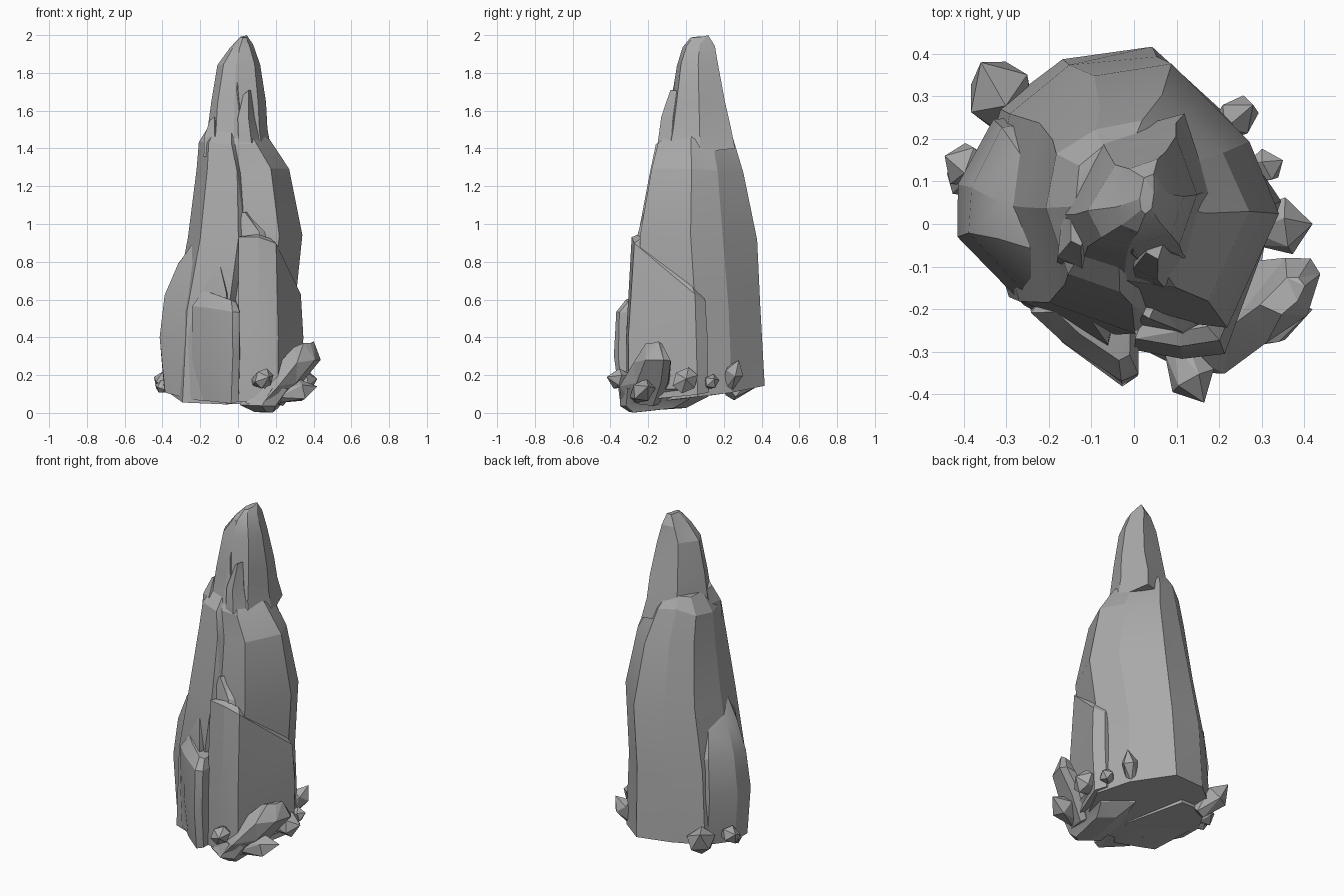
import bpy, bmesh, math, random
from mathutils import Vector

random.seed(4)

default_cube = bpy.data.objects.get("Cube")
if default_cube:
    bpy.data.objects.remove(default_cube, do_unlink=True)

# Single stone colour
stone = bpy.data.materials.new("grey_stone")
stone.use_nodes = True
STONE_COLOUR = (0.4, 0.4, 0.4, 1)
stone.diffuse_color = STONE_COLOUR
for node in stone.node_tree.nodes:
    if node.type == 'BSDF_PRINCIPLED':
        node.inputs["Base Color"].default_value = STONE_COLOUR
        node.inputs["Roughness"].default_value = 0.9


def finish(name, bm, angle):
    """Turn a bmesh into a shaded stone object."""
    bmesh.ops.recalc_face_normals(bm, faces=bm.faces)
    mesh = bpy.data.meshes.new(name)
    bm.to_mesh(mesh)
    bm.free()
    mesh.materials.append(stone)
    obj = bpy.data.objects.new(name, mesh)
    bpy.context.collection.objects.link(obj)
    bpy.ops.object.select_all(action='DESELECT')
    obj.select_set(True)
    bpy.context.view_layer.objects.active = obj
    bpy.ops.object.shade_smooth_by_angle(angle=math.radians(angle))
    return obj


def shard(name, plan, levels, rough=0.008, angle=18):
    """Loft a plan outline through levels of (z, x range, y range, y tilt, x tilt)."""
    xs, ys = zip(*plan)
    x_low, x_size = min(xs), max(xs) - min(xs)
    y_low, y_size = min(ys), max(ys) - min(ys)
    bm = bmesh.new()
    rings = []
    for z, (x0, x1), (y0, y1), tilt_y, tilt_x in levels:
        ring = []
        for px, py in plan:
            x = x0 + (x1 - x0) * (px - x_low) / x_size
            y = y0 + (y1 - y0) * (py - y_low) / y_size
            lift = tilt_y * (y - (y0 + y1) / 2) + tilt_x * (x - (x0 + x1) / 2)
            wobble = random.uniform(-rough, rough)
            ring.append(bm.verts.new((x + wobble, y - wobble, z + lift + wobble * 2)))
        rings.append(ring)
    count = len(plan)
    for low, high in zip(rings, rings[1:]):
        for i in range(count):
            j = (i + 1) % count
            bm.faces.new((low[i], low[j], high[j], high[i]))
    bm.faces.new(rings[0])
    bm.faces.new(rings[-1])
    bmesh.ops.triangulate(bm, faces=bm.faces, quad_method='SHORT_EDGE')
    return finish(name, bm, angle)


def crystal(name, base, tip, radius, sides=5, flat=0.85):
    """Stubby pointed stone growing from base to tip."""
    base, tip = Vector(base), Vector(tip)
    axis = tip - base
    side = axis.orthogonal().normalized()
    other = axis.normalized().cross(side)
    bm = bmesh.new()
    for along, scale in ((0, 0.6), (0.6, 1)):
        for i in range(sides):
            turn = math.tau * i / sides + along
            offset = side * math.cos(turn) + other * math.sin(turn) * flat
            bm.verts.new(base + axis * along + offset * radius * scale)
    bm.verts.new(tip)
    hull = bmesh.ops.convex_hull(bm, input=bm.verts)
    bmesh.ops.delete(bm, geom=hull["geom_interior"], context='VERTS')
    return finish(name, bm, 5)


# Tall main body with a shallow crease down the front
shard("main_body",
      [(0, -.26), (.03, -.22), (.21, -.24), (.33, .03), (.26, .2), (.09, .37),
       (-.1, .35), (-.23, .24), (-.27, .04), (-.2, -.19)],
      [(.1, (-.37, .32), (-.25, .415), .14, 0),
       (.55, (-.34, .305), (-.26, .4), 0, 0),
       (.93, (-.265, .335), (-.26, .37), 0, 0),
       (1.28, (-.225, .265), (-.19, .3), 0, 0),
       (1.45, (-.2, .17), (-.16, .24), .15, 0),
       (1.53, (-.14, .1), (-.09, .19), .15, -.1)])

# Pointed summit
shard("summit",
      [(-.02, -.1), (.1, -.06), (.14, .07), (.09, .22), (-.07, .18), (-.15, .02), (-.11, -.07)],
      [(1.38, (-.18, .18), (-.14, .26), .1, 0),
       (1.5, (-.16, .155), (-.11, .235), .1, 0),
       (1.64, (-.145, .145), (-.085, .21), 0, 0),
       (1.84, (-.11, .115), (-.05, .17), 0, 0),
       (1.94, (-.045, .08), (-.02, .15), 0, .2),
       (1.995, (.015, .05), (.02, .12), 0, 0)], rough=.004)

# Narrow splinters on the front of the summit
splinter = [(0, 0), (.6, -.2), (1, .3), (.7, 1), (.1, .8)]
for name, left, right, low, high, front in (
        ("summit_splinter_low", 0, .09, 1.43, 1.7, -.14),
        ("summit_splinter_high", -.05, .03, 1.5, 1.93, -.08),
        ("summit_splinter_side", -.18, -.09, 1.36, 1.56, -.11)):
    shard(name, splinter,
          [(low, (left, right + .03), (front - .01, front + .16), 0, 0),
           ((low + high) / 2, (left, right), (front + .01, front + .15), 0, 0),
           (high, (left + .03, right - .02), (front + .06, front + .13), 0, .6)],
          rough=.003)

# Broad column at the front left, cut off by a slope
shard("front_column",
      [(0, -.29), (.11, -.31), (.21, -.3), (.34, .06), (.3, .12), (.02, .1)],
      [(.08, (0, .335), (-.31, .12), .12, 0),
       (.4, (0, .345), (-.315, .115), 0, 0),
       (.76, (.0, .33), (-.285, .105), -.8, -.15),
       (.82, (.02, .27), (-.25, .06), -.75, -.1)], rough=.003)

# Low pointed chip resting on the column
shard("ledge_chip", splinter,
      [(.88, (.0, .21), (-.27, -.1), 0, 0),
       (.97, (.0, .19), (-.255, -.1), 0, -.2),
       (1.06, (.01, .05), (-.22, -.14), 0, 0)], rough=.003)

# Swelling shoulder on the right side
shard("side_shoulder",
      [(-.41, -.03), (-.25, -.19), (-.05, -.3), (0, -.05), (-.15, .25), (-.33, .24), (-.41, .09)],
      [(.085, (-.39, .0), (-.31, .25), .08, -.08),
       (.4, (-.415, .0), (-.31, .26), 0, 0),
       (.63, (-.385, -.02), (-.28, .24), 0, 0),
       (.78, (-.315, -.06), (-.24, .17), 0, -.1),
       (.88, (-.25, -.12), (-.18, .08), 0, 0)], rough=.005)

# Upright slab leaning on the front
shard("front_slab",
      [(-.25, -.2), (-.17, -.28), (-.03, -.38), (.01, -.36), (.01, -.2), (-.2, -.12)],
      [(.06, (-.22, .0), (-.35, -.12), .05, 0),
       (.3, (-.245, .01), (-.38, -.12), 0, 0),
       (.55, (-.24, .01), (-.37, -.14), 0, -.15),
       (.62, (-.18, -.01), (-.32, -.16), 0, -.4)], rough=.003)

# Large fallen boulder at the front left foot
shard("foot_boulder",
      [(.02, -.31), (.2, -.37), (.37, -.27), (.43, -.13), (.39, -.08), (.28, -.08)],
      [(.05, (.04, .24), (-.35, -.14), 0, -.1),
       (.14, (.11, .34), (-.35, -.09), 0, .2),
       (.27, (.22, .435), (-.28, -.08), 0, .05),
       (.365, (.3, .4), (-.21, -.13), 0, .2)], rough=.005, angle=5)
crystal("foot_chip", (.2, -.26, .09), (.42, -.2, .14), .07)

# Small stones scattered round the foot
crystal("front_stone", (.1, -.29, .17), (.165, -.42, .19), .06, sides=6)
crystal("left_stone", (.28, -.01, .16), (.42, .0, .18), .075, sides=6)
crystal("back_left_stone", (.2, .22, .13), (.28, .28, .28), .055)
crystal("left_chip", (.27, .12, .15), (.35, .15, .18), .045)
crystal("back_right_stone", (-.27, .23, .1), (-.36, .38, .25), .085)
crystal("right_stone", (-.35, .12, .15), (-.445, .16, .19), .06)
crystal("right_chip", (-.36, .08, .13), (-.44, .12, .15), .04)

# Low rubble under the front edge
shard("foot_rubble",
      [(.01, -.28), (.15, -.35), (.24, -.32), (.3, 0), (.1, .1), (.03, -.1)],
      [(.015, (.09, .21), (-.3, 0), .08, 0),
       (.06, (.01, .25), (-.35, .12), .1, 0),
       (.13, (.05, .32), (-.34, .12), 0, 0)], rough=.002)
